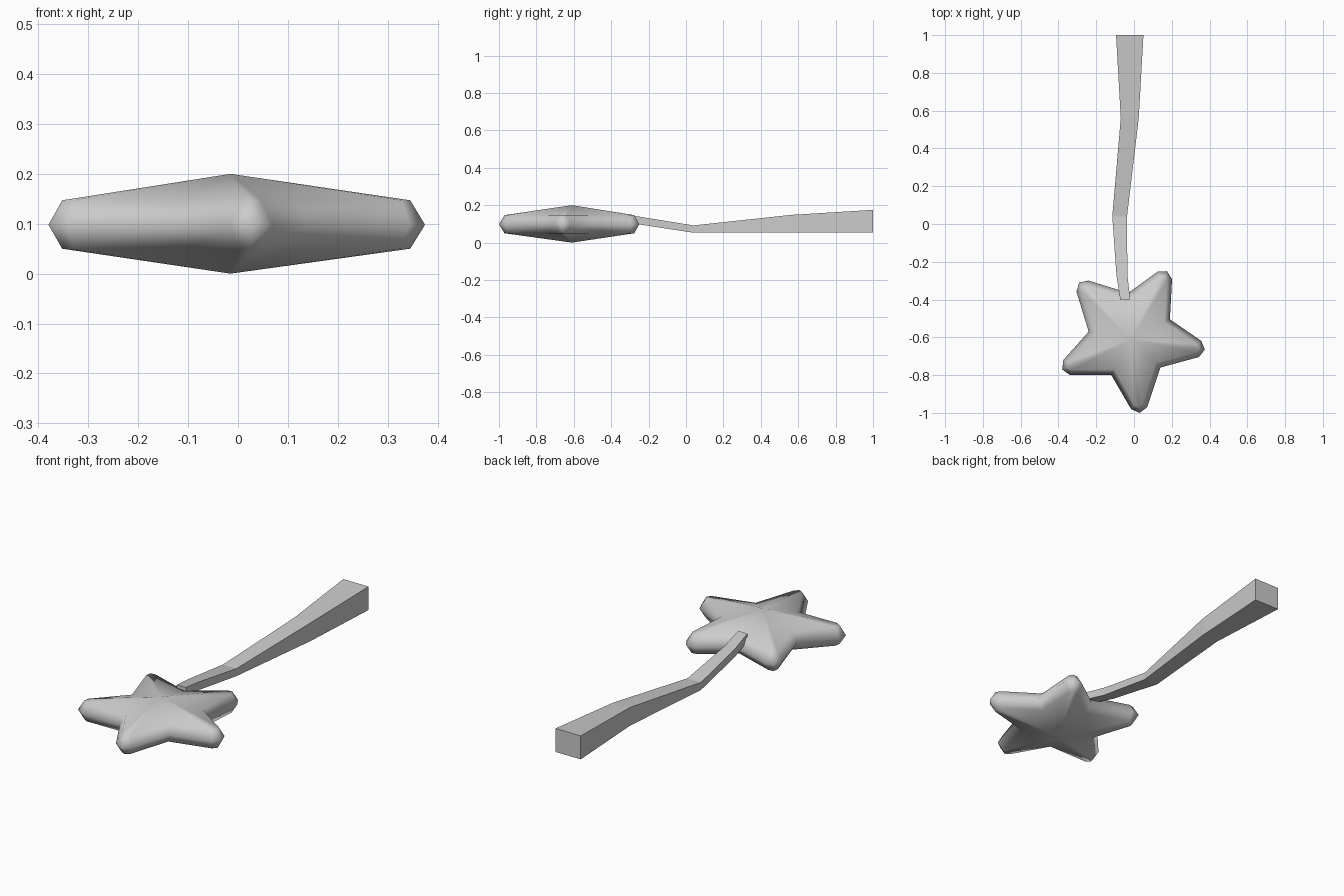
import bpy, bmesh
from mathutils import Vector

if "Cube" in bpy.data.objects:
    bpy.data.objects.remove(bpy.data.objects["Cube"])

grey = bpy.data.materials.new("plain_grey")
grey.use_nodes = True
grey.diffuse_color = (0.6, 0.6, 0.6, 1)
grey.node_tree.nodes["Principled BSDF"].inputs["Base Color"].default_value = grey.diffuse_color


def finish(name, bm, smooth):
    bmesh.ops.recalc_face_normals(bm, faces=bm.faces)
    for face in bm.faces:
        face.smooth = smooth
    mesh = bpy.data.meshes.new(name)
    bm.to_mesh(mesh)
    bm.free()
    mesh.materials.append(grey)
    obj = bpy.data.objects.new(name, mesh)
    bpy.context.collection.objects.link(obj)


def bridge(bm, lower, upper):
    for i in range(len(lower)):
        j = (i + 1) % len(lower)
        bm.faces.new((lower[i], lower[j], upper[j], upper[i]))


# Star outline: blunt three-point arm tips alternating with inner corners
centre = Vector((-0.015, -0.61))
tips = [(0.03, -1), (0.375, -0.665), (0.175, -0.25), (-0.29, -0.31), (-0.38, -0.77)]
corners = [(0.14, -0.76), (0.19, -0.505), (-0.03, -0.365), (-0.24, -0.57), (-0.12, -0.8)]
outline, rim = [], []
for tip, corner in zip(map(Vector, tips), map(Vector, corners)):
    along = (tip - centre).normalized()
    side = Vector((-along.y, along.x))
    for back, across in ((0.025, -1), (0, 0), (0.025, 1)):
        outline.append(tip - along * back + side * across * 0.043)
        rim.append(tip - along * (back * 0.6 + 0.03) + side * across * 0.022)
    outline.append(corner)
    rim.append(corner + (centre - corner).normalized() * 0.035)

# Star body: sloping rim with a shallow peak above and below
bm = bmesh.new()
rings = [[bm.verts.new((*p, z)) for p in loop]
         for loop, z in ((rim, 0.05), (outline, 0.098), (rim, 0.147))]
bridge(bm, rings[0], rings[1])
bridge(bm, rings[1], rings[2])
for ring, z in ((rings[0], 0), (rings[2], 0.2)):
    peak = bm.verts.new((*centre, z))
    for i in range(len(ring)):
        bm.faces.new((ring[i], ring[(i + 1) % len(ring)], peak))
finish("star", bm, True)

# Handle: rectangular sections as y, left x, right x, bottom z, top z
sections = [
    (1, -0.095, 0.05, 0.053, 0.175),
    (0.56, -0.07, 0.025, 0.053, 0.148),
    (0.04, -0.115, -0.037, 0.053, 0.092),
    (-0.27, -0.093, -0.035, 0.1, 0.142),
    (-0.4, -0.073, -0.02, 0.125, 0.166),
]
bm = bmesh.new()
loops = [[bm.verts.new(p) for p in ((l, y, b), (r, y, b), (r, y, t), (l, y, t))]
         for y, l, r, b, t in sections]
for first, second in zip(loops, loops[1:]):
    bridge(bm, first, second)
bm.faces.new(loops[0])
bm.faces.new(loops[-1])
finish("handle", bm, False)
